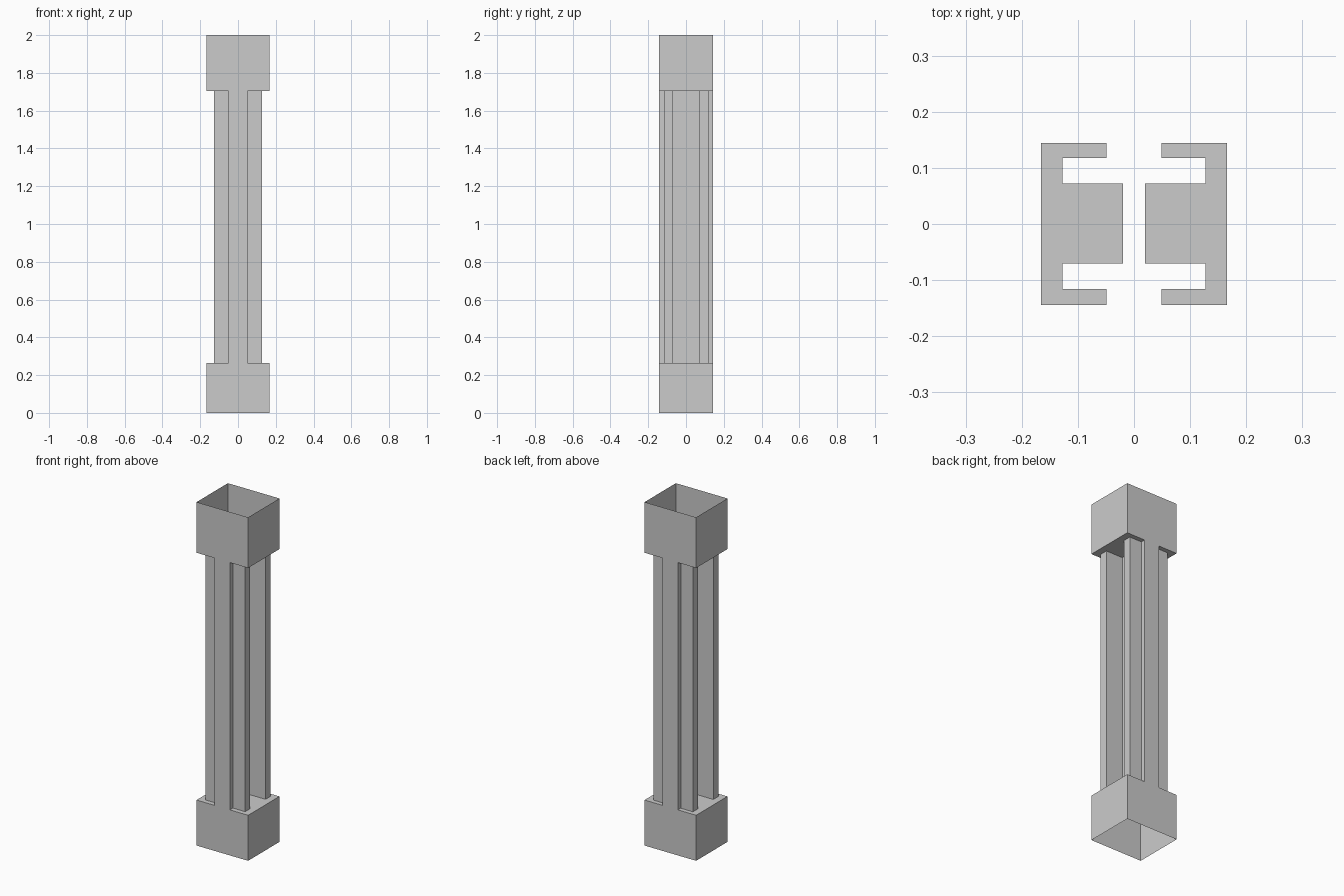
import bpy

if "Cube" in bpy.data.objects:
    bpy.data.objects.remove(bpy.data.objects["Cube"])

W, D = 0.166, 0.144          # half width and half depth of the end boxes
Z_LOW, Z_HIGH = 0.265, 1.705  # levels where the shaft meets the boxes

# Half of the hollow shaft section, front to back (right side), then its mirror
RIGHT = [(0.049, -D), (0.049, -0.116), (0.127, -0.116), (0.127, -0.07), (0.0195, -0.07),
         (0.0195, 0.072), (0.127, 0.072), (0.127, 0.118), (0.049, 0.118), (0.049, D)]
LEFT = [(-x, y) for x, y in reversed(RIGHT)]


def walls(loop, z0, z1):
    """Open vertical walls around a counter-clockwise loop."""
    return [[(*a, z0), (*b, z0), (*b, z1), (*a, z1)]
            for a, b in zip(loop, loop[1:] + loop[:1])]


def plates(z, up):
    """Two C-shaped plates that leave the shaft section open."""
    out = []
    for half, s in ((RIGHT, 1), (LEFT, -1)):
        loop = [(s * W, -s * D), (s * W, s * D)] + half[::-1]
        face = [(x, y, z) for x, y in loop]
        out.append(face if up else face[::-1])
    return out


def build(name, polygons):
    verts = list(dict.fromkeys(p for poly in polygons for p in poly))
    index = {p: i for i, p in enumerate(verts)}
    mesh = bpy.data.meshes.new(name)
    mesh.from_pydata(verts, [], [[index[p] for p in poly] for poly in polygons])
    mesh.update()
    bpy.context.collection.objects.link(bpy.data.objects.new(name, mesh))


box = [(-W, -D), (W, -D), (W, D), (-W, D)]

# Base box, open underneath
build("base_box", walls(box, 0.0, Z_LOW) + plates(Z_LOW, True))
# Hollow fluted shaft, flush with the boxes at front and back
build("shaft", walls(RIGHT + LEFT, Z_LOW, Z_HIGH))
# Capital box, open on top
build("capital_box", walls(box, Z_HIGH, 2.0) + plates(Z_HIGH, False))
